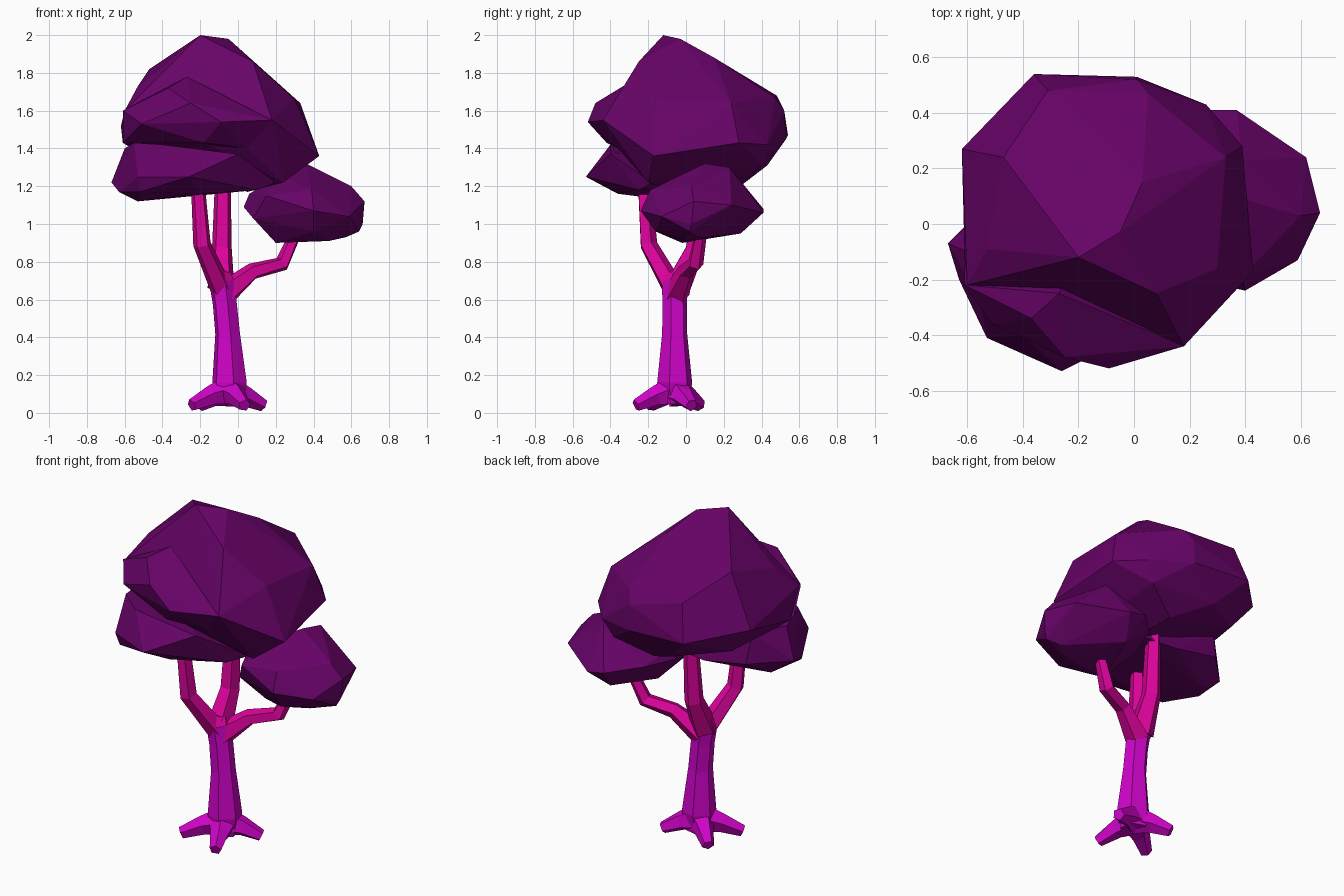
import bpy, bmesh, math
from mathutils import Vector

cube = bpy.data.objects.get("Cube")
if cube:
    bpy.data.objects.remove(cube, do_unlink=True)


def make_material(name, color):
    mat = bpy.data.materials.new(name)
    mat.use_nodes = True
    mat.diffuse_color = (*color, 1)
    mat.node_tree.nodes["Principled BSDF"].inputs["Base Color"].default_value = (*color, 1)
    return mat


leaf_purple = make_material("leaf purple", (0.135, 0.001, 0.135))
bark_magenta = make_material("bark magenta", (0.63, 0.001, 0.58))
branch_pink = make_material("branch pink", (0.72, 0.001, 0.33))


def add_object(name, bm, material):
    bmesh.ops.recalc_face_normals(bm, faces=bm.faces)
    mesh = bpy.data.meshes.new(name)
    bm.to_mesh(mesh)
    bm.free()
    mesh.materials.append(material)
    obj = bpy.data.objects.new(name, mesh)
    bpy.context.collection.objects.link(obj)
    return obj


def faceted_clump(name, points):
    """Low-poly foliage: the hull of its corner points, given in hundredths."""
    bm = bmesh.new()
    for point in points:
        bm.verts.new(Vector(point) / 100)
    bmesh.ops.convex_hull(bm, input=bm.verts)
    bmesh.ops.delete(bm, geom=[v for v in bm.verts if not v.link_faces], context="VERTS")
    bmesh.ops.dissolve_limit(bm, angle_limit=math.radians(3), verts=bm.verts, edges=bm.edges)
    add_object(name, bm, leaf_purple)


def tapered_limb(name, path, radii, material, sides=5, turn=0.0):
    """Faceted tube along a path, with one radius for each path point."""
    bm = bmesh.new()
    points = [Vector(p) for p in path]
    last = len(points) - 1
    rings = []
    for i, (center, radius) in enumerate(zip(points, radii)):
        tangent = points[min(i + 1, last)] - points[max(i - 1, 0)]
        side = tangent.cross(Vector((0.3, 1, 0))).normalized()
        up = tangent.cross(side).normalized()
        ring = []
        for k in range(sides):
            angle = turn + math.tau * k / sides
            offset = side * math.cos(angle) + up * math.sin(angle)
            ring.append(bm.verts.new(center + offset * radius))
        rings.append(ring)
    for low, high in zip(rings, rings[1:]):
        for k in range(sides):
            n = (k + 1) % sides
            bm.faces.new((low[k], low[n], high[n], high[k]))
    bm.faces.new(rings[0])
    bm.faces.new(rings[-1])
    add_object(name, bm, material)


# Trunk
tapered_limb("trunk",
             [(-.05, -.06, .05), (-.045, -.06, .16), (-.055, -.06, .42), (-.07, -.06, .58), (-.085, -.06, .69)],
             [.08, .095, .068, .066, .07], bark_magenta, sides=6)

# Spreading roots
for label, x, y in (("front_right", -.245, -.19), ("front_left", .035, -.265),
                    ("back_left", .135, .03), ("back_right", -.2, .075)):
    tapered_limb(label + "_root",
                 [(-.05, -.06, .115), (x * .5 - .025, y * .5 - .03, .088), (x, y, .04)],
                 [.085, .055, .034], bark_magenta, turn=math.pi / 2)

# Branches
tapered_limb("fork", [(-.075, -.06, .62), (-.09, -.06, .69), (-.09, -.05, .74)],
             [.06, .073, .055], branch_pink, sides=6)
tapered_limb("right_branch",
             [(-.09, -.07, .66), (-.19, -.2, .89), (-.215, -.225, 1.25)],
             [.06, .049, .037], branch_pink)
tapered_limb("back_branch",
             [(-.09, -.05, .67), (-.085, .045, .87), (-.08, .07, 1.25)],
             [.075, .055, .043], branch_pink)
tapered_limb("left_branch",
             [(-.07, -.05, .63), (.08, .0, .75), (.235, .05, .79), (.31, .08, .96)],
             [.07, .046, .043, .032], branch_pink)

# Main crown
faceted_clump("main_crown", [
    (-20, -12, 200), (-5, -3, 198), (3, 15, 188), (-47, 24, 182), (-31, 48, 168), (5, 47, 167),
    (8, -25, 186), (30, -16, 166), (33, 24, 164), (-53, -9, 173),
    (-36, 54, 147), (1, 52, 160), (1, 53, 145), (26, 43, 142), (39, 28, 143), (43, -17, 136),
    (18, -44, 155), (-60, -22, 160), (-62, 27, 152),
    (-61, -12, 143), (-18, -38, 143), (5, -36, 140), (24, -20, 122),
    (-20, 43, 131), (20, 40, 131), (0, 30, 121), (-48, 25, 135), (5, -5, 117)])

# Ledge along the front of the crown
faceted_clump("front_ledge", [
    (-27, -25, 178), (-37, -34, 172), (-13, -36, 166), (18, -44, 155), (-9, -52, 154),
    (-25, -48, 164), (-51, -36, 153), (-61, -22, 160), (-61, -15, 143), (-18, -42, 143),
    (5, -36, 140), (-20, -10, 150)])

# Lower front clump
faceted_clump("lower_clump", [
    (-67, -7, 122), (-60, -10, 140), (-63, -20, 117), (-53, -5, 112), (-52, -38, 117),
    (-53, -41, 125), (-26, -53, 125), (-40, -40, 142), (-55, -28, 143), (0, -40, 137),
    (-20, -36, 116), (10, -25, 118), (20, -18, 122), (-20, 12, 117), (-48, 12, 122),
    (-50, 8, 140), (8, 8, 118)])

# Small side clump
faceted_clump("side_clump", [
    (37, 41, 106), (26, 41, 108), (62, 24, 110), (67, 4, 112), (66, 3, 100), (64, 2, 96),
    (57, 6, 93), (59, -13, 104), (40, -24, 107), (39, -19, 118), (15, -18, 115), (8, -10, 103),
    (3, 5, 109), (6, 3, 116), (10, 25, 110), (30, 29, 95), (48, 0, 91), (20, -2, 90),
    (40, -16, 96), (36, 10, 132), (39, 23, 130), (60, 3, 120), (22, -3, 126)])
